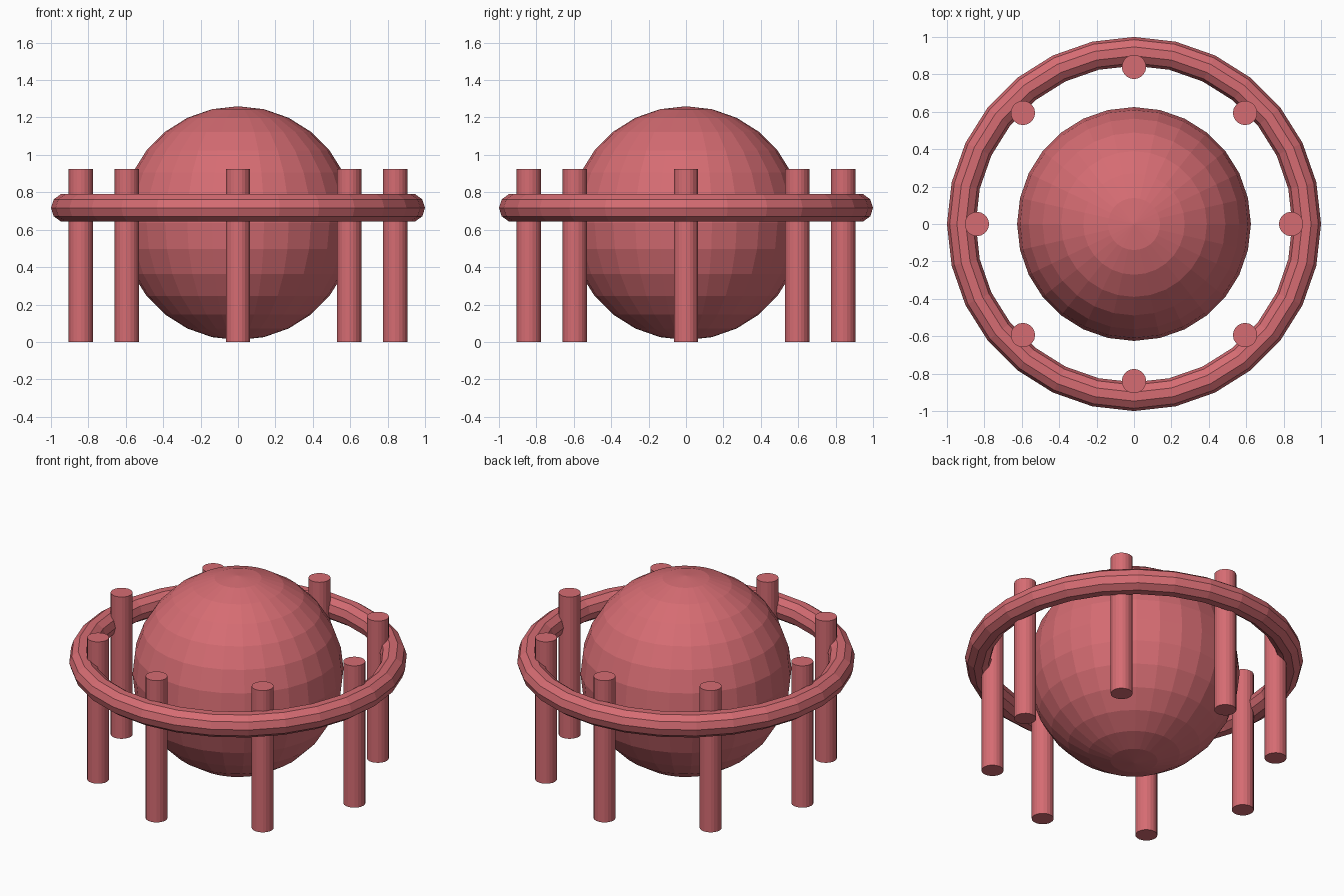
import bpy
from math import cos, sin, tau

cube = bpy.data.objects.get("Cube")
if cube:
    bpy.data.objects.remove(cube, do_unlink=True)

SEGMENTS = 28
POST_COUNT = 8
POST_HEIGHT = 0.925

red = bpy.data.materials.new("soft_red")
red.use_nodes = True
red.diffuse_color = (0.67, 0.15, 0.17, 1)
red.node_tree.nodes["Principled BSDF"].inputs["Base Color"].default_value = red.diffuse_color


def finish(name):
    """Name the newest primitive and give it the flat red finish."""
    obj = bpy.context.object
    obj.name = obj.data.name = name
    obj.data.materials.append(red)
    bpy.ops.object.shade_flat()
    return obj


# Central faceted ball
bpy.ops.mesh.primitive_uv_sphere_add(
    segments=SEGMENTS, ring_count=SEGMENTS // 2, radius=0.625, location=(0, 0, 0.635))
finish("ball")

# Ring around the ball
bpy.ops.mesh.primitive_torus_add(
    major_segments=SEGMENTS, minor_segments=10,
    major_radius=0.923, minor_radius=0.077, location=(0, 0, 0.717))
finish("ring")

# Upright posts along the inside of the ring
for i in range(POST_COUNT):
    angle = tau * i / POST_COUNT
    bpy.ops.mesh.primitive_cylinder_add(
        vertices=20, radius=0.065, depth=POST_HEIGHT,
        location=(0.84 * cos(angle), 0.84 * sin(angle), POST_HEIGHT / 2))
    finish(f"post_{i + 1}")
